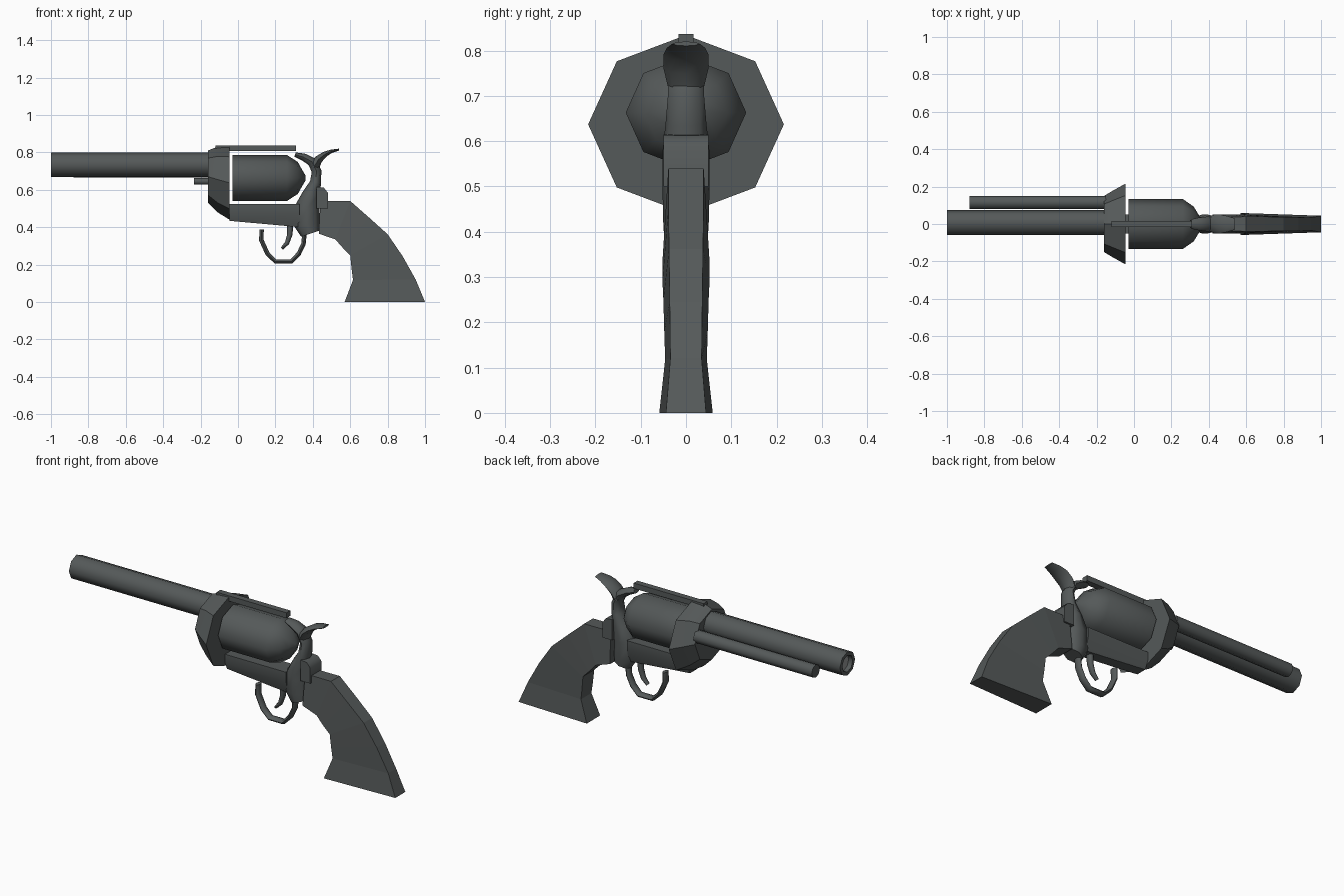
import bpy, bmesh, math
from mathutils import Vector


def material(name, rgb):
    m = bpy.data.materials.new(name)
    m.diffuse_color = (*rgb, 1)
    return m


GUNMETAL = material("dark gunmetal", (0.09, 0.1, 0.1))
STEEL = material("bore grey", (0.3, 0.31, 0.31))


def loft(name, rings, smooth=60, mat=GUNMETAL):
    """Skin a list of equally long point rings and cap both ends."""
    bm = bmesh.new()
    loops = [[bm.verts.new(p) for p in ring] for ring in rings]
    n = len(loops[0])
    for a, b in zip(loops, loops[1:]):
        for i in range(n):
            j = (i + 1) % n
            bm.faces.new((a[i], a[j], b[j], b[i]))
    bm.faces.new(loops[0])
    bm.faces.new(loops[-1])
    bmesh.ops.recalc_face_normals(bm, faces=bm.faces)
    mesh = bpy.data.meshes.new(name)
    bm.to_mesh(mesh)
    bm.free()
    ob = bpy.data.objects.new(name, mesh)
    bpy.context.collection.objects.link(ob)
    mesh.materials.append(mat)
    if smooth:
        bpy.ops.object.select_all(action='DESELECT')
        ob.select_set(True)
        bpy.context.view_layer.objects.active = ob
        bpy.ops.object.shade_smooth_by_angle(angle=math.radians(smooth))
    return ob


def turned(name, stations, y=0, **kw):
    """Eight-sided round part along x; stations are (x, centre z, ry, rz)."""
    angles = [math.tau * i / 8 for i in range(8)]
    return loft(name, [[(x, y + ry * math.cos(a), z + rz * math.sin(a)) for a in angles]
                       for x, z, ry, rz in stations], **kw)


def sweep(name, stations, **kw):
    """Oval tube in the xz plane; stations are (x, z, half thickness, half width)."""
    pts = [Vector((x, 0, z)) for x, z, _, _ in stations]
    rings = []
    for i, (_, _, t, w) in enumerate(stations):
        d = (pts[min(i + 1, len(pts) - 1)] - pts[max(i - 1, 0)]).normalized()
        side = Vector((d.z, 0, -d.x))
        rings.append([pts[i] + side * t * math.cos(math.tau * k / 8)
                      + Vector((0, w * math.sin(math.tau * k / 8), 0)) for k in range(8)])
    return loft(name, rings, **kw)


def plate(name, profile, half, **kw):
    """Extrude an xz profile to both sides of y = 0."""
    return loft(name, [[(x, s * half, z) for x, z in profile] for s in (-1, 1)], **kw)


# Barrel with open muzzle, side tube and centre pin
turned("barrel", [(-0.97, 0.734, 0.046, 0.046), (-1, 0.734, 0.046, 0.046),
                  (-1, 0.734, 0.067, 0.066), (-0.15, 0.734, 0.067, 0.066)], y=0.007)
turned("bore_disc", [(-0.975, 0.734, 0.046, 0.046), (-0.971, 0.734, 0.046, 0.046)],
       y=0.007, mat=STEEL)
turned("ejector_tube", [(-0.88, 0.701, 0.036, 0.036), (-0.15, 0.701, 0.036, 0.036)], y=0.115)
turned("cylinder_pin", [(-0.235, 0.645, 0.018, 0.018), (-0.15, 0.645, 0.018, 0.018)])

# Front collar of the frame
turned("frame_collar", [(-0.16, 0.67, 0.15, 0.14), (-0.11, 0.655, 0.18, 0.175),
                        (-0.045, 0.637, 0.216, 0.197)], smooth=35)

# Revolving cylinder with domed rear
turned("cylinder", [(-0.03, 0.663, 0.133, 0.123), (0.262, 0.663, 0.133, 0.123),
                    (0.32, 0.663, 0.092, 0.085), (0.345, 0.663, 0.05, 0.04),
                    (0.362, 0.663, 0.015, 0.012)])

# Top strap
plate("top_strap", [(-0.12, 0.806), (0.31, 0.806), (0.31, 0.836), (-0.12, 0.836)], 0.017, smooth=0)

# Lower frame with rounded underside
loft("lower_frame", [[(x, -0.05, 0.523), (x, 0.05, 0.523), (x, 0.05, 0.475), (x, 0.03, low),
                      (x, -0.03, low), (x, -0.05, 0.475)]
                     for x, low in ((-0.046, 0.434), (0.33, 0.4))])

# Rear frame rising into the hammer, then the thumb spur
sweep("rear_frame_and_hammer", [(0.385, 0.365, 0.05, 0.045), (0.37, 0.41, 0.068, 0.05),
                                (0.368, 0.5, 0.068, 0.052), (0.39, 0.575, 0.046, 0.052),
                                (0.415, 0.64, 0.03, 0.045), (0.42, 0.7, 0.026, 0.04),
                                (0.395, 0.75, 0.025, 0.04), (0.35, 0.775, 0.02, 0.035),
                                (0.305, 0.788, 0.012, 0.025)])
sweep("hammer_spur", [(0.405, 0.72, 0.03, 0.04), (0.43, 0.762, 0.022, 0.05),
                      (0.465, 0.79, 0.015, 0.05), (0.5, 0.806, 0.009, 0.042),
                      (0.54, 0.815, 0.005, 0.03)])

# Block behind the hammer
plate("rear_block", [(0.42, 0.5), (0.48, 0.5), (0.48, 0.585), (0.458, 0.612), (0.42, 0.615)], 0.05)

# Grip: each rib is (front x, front z, back x, back z, half width)
ribs = [(0.432, 0.365, 0.44, 0.54, 0.05), (0.52, 0.335, 0.6, 0.54, 0.052),
        (0.56, 0.29, 0.7, 0.452, 0.052), (0.6, 0.25, 0.8, 0.362, 0.05),
        (0.607, 0.18, 0.88, 0.245, 0.048), (0.615, 0.118, 0.95, 0.12, 0.046),
        (0.57, 0, 1.0, 0, 0.059)]
loft("grip", [[(fx, -w, fz), (fx, w, fz), (bx, w * 0.75, bz), (bx, -w * 0.75, bz)]
              for fx, fz, bx, bz, w in ribs], smooth=0)

# Trigger guard loop and trigger
guard = [(0.126, 0.387), (0.125, 0.33), (0.158, 0.258), (0.2, 0.217), (0.285, 0.217),
         (0.325, 0.258), (0.35, 0.31), (0.358, 0.39)]
sweep("trigger_guard", [(x, z, 0.012, 0.022) for x, z in guard])
sweep("trigger", [(0.28, 0.42, 0.017, 0.02), (0.277, 0.36, 0.014, 0.018),
                  (0.262, 0.315, 0.012, 0.016), (0.234, 0.285, 0.008, 0.012)])
